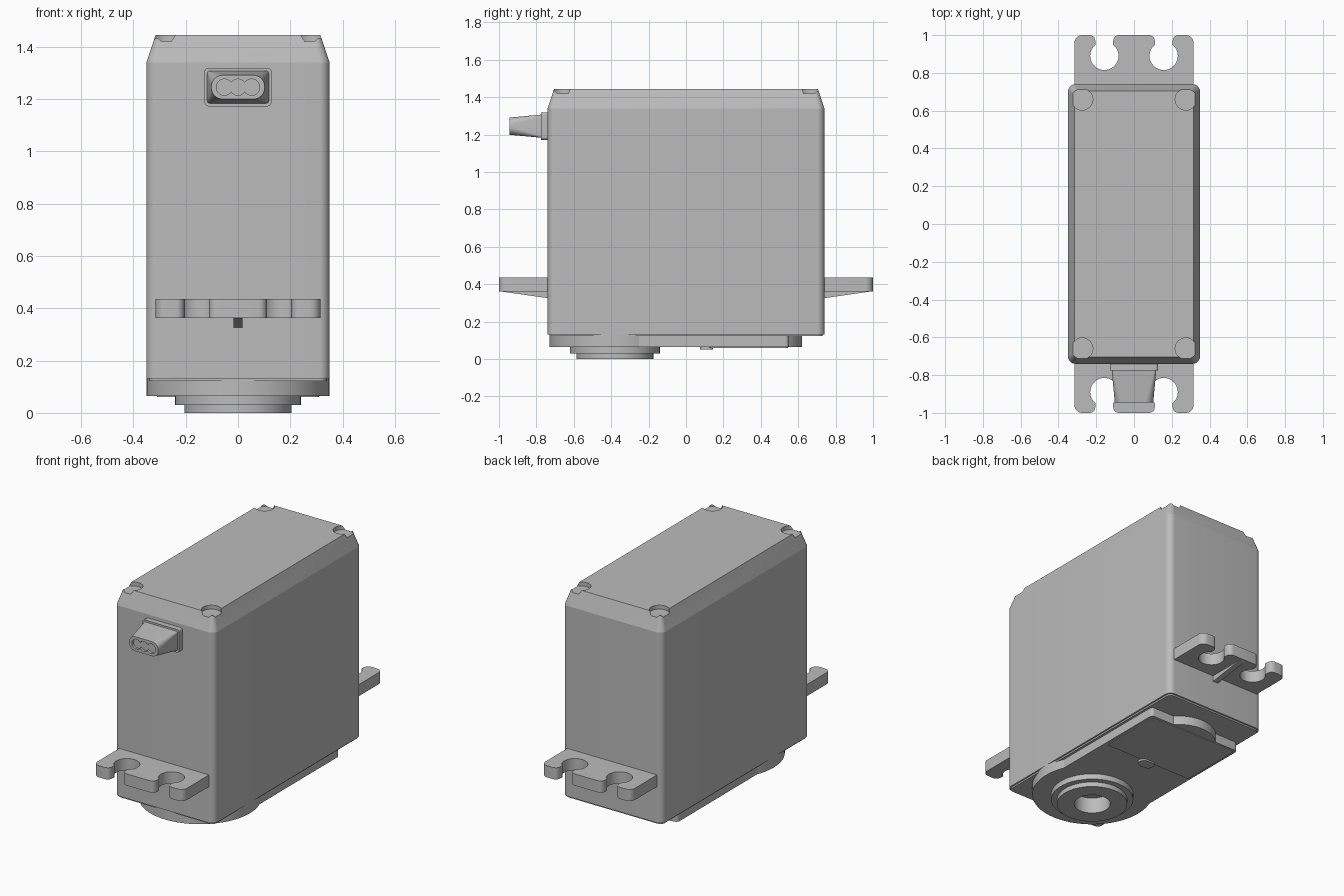
import bpy, bmesh, math
from mathutils import Matrix, Vector

if "Cube" in bpy.data.objects:
    bpy.data.objects.remove(bpy.data.objects["Cube"])

grey = bpy.data.materials.new("grey_plastic")
grey.use_nodes = True
COLOUR = (0.5, 0.5, 0.5, 1)
grey.diffuse_color = COLOUR
grey.node_tree.nodes["Principled BSDF"].inputs["Base Color"].default_value = COLOUR


def outline(hx, hy, r, seg=8):
    """Rounded rectangle, centred, counter-clockwise."""
    pts = []
    for i, (sx, sy) in enumerate([(1, 1), (-1, 1), (-1, -1), (1, -1)]):
        for k in range(seg + 1):
            a = math.pi / 2 * (i + k / seg)
            pts.append((sx * (hx - r) + r * math.cos(a), sy * (hy - r) + r * math.sin(a)))
    return pts


def circle(r, n=64):
    return [(r * math.cos(2 * math.pi * i / n), r * math.sin(2 * math.pi * i / n)) for i in range(n)]


def loft(name, layers, matrix=Matrix()):
    """Solid through equal-length outlines given as (points, height)."""
    bm = bmesh.new()
    rings = [[bm.verts.new((x, y, z)) for x, y in pts] for pts, z in layers]
    n = len(rings[0])
    for a, b in zip(rings, rings[1:]):
        for i in range(n):
            j = (i + 1) % n
            bm.faces.new((a[i], a[j], b[j], b[i]))
    bm.faces.new(rings[0][::-1])
    bm.faces.new(rings[-1])
    bm.transform(matrix)
    bmesh.ops.recalc_face_normals(bm, faces=bm.faces)
    mesh = bpy.data.meshes.new(name)
    bm.to_mesh(mesh)
    bm.free()
    mesh.materials.append(grey)
    ob = bpy.data.objects.new(name, mesh)
    bpy.context.collection.objects.link(ob)
    return ob


def prism(name, pts, z0, z1, at=(0, 0), matrix=Matrix()):
    return loft(name, [(pts, z0), (pts, z1)], matrix @ Matrix.Translation((at[0], at[1], 0)))


def boolean(ob, tools, operation="DIFFERENCE"):
    """Apply tools to ob, then discard them."""
    for tool in tools:
        mod = ob.modifiers.new("bool", "BOOLEAN")
        mod.operation, mod.object, mod.solver = operation, tool, "EXACT"
        bpy.context.view_layer.objects.active = ob
        bpy.ops.object.modifier_apply(modifier=mod.name)
        bpy.data.objects.remove(tool)


# Main case with tapered top and four screw recesses
body = loft("case_body", [(outline(0.35, 0.74, 0.04), 0.132), (outline(0.35, 0.74, 0.04), 1.34),
                          (outline(0.315, 0.705, 0.02), 1.445)])
boolean(body, [prism("cutter", circle(0.057, 40), 1.42, 1.6, (sx * 0.275, sy * 0.66))
               for sx in (-1, 1) for sy in (-1, 1)])

# Seam and gear cover under the case
prism("seam_plate", outline(0.34, 0.73, 0.03), 0.122, 0.14)
cover = prism("gear_cover", circle(0.35, 96), 0.065, 0.133, (0, -0.38))
boolean(cover, [prism("cover_block", outline(0.325, 0.465, 0.02), 0.065, 0.133, (0, 0.085)),
                prism("cover_bulge", circle(0.22), 0.065, 0.133, (0, 0.40))], "UNION")
boolean(cover, [prism("cutter", circle(0.105), -0.1, 0.1, (0, -0.38))])
prism("cover_panel", outline(0.31, 0.21, 0.02), 0.06, 0.07, (0, 0.335))
prism("panel_clip", outline(0.05, 0.035, 0.03), 0.05, 0.07, (0, 0.11))

# Stepped output collar with open bore
for name, r, z0, z1 in (("collar_upper", 0.24, 0.03, 0.066), ("collar_lower", 0.205, 0, 0.031)):
    ring = prism(name, circle(r), z0, z1, (0, -0.38))
    boolean(ring, [prism("cutter", circle(0.105), -0.1, 0.2, (0, -0.38))])


# Mounting flanges: keyhole slots with rounded lips, wedge rib underneath
def flange_outline():
    def arc(cx, cy, r, a0, a1, n):
        return [(cx + r * math.cos(math.radians(a0 + (a1 - a0) * i / n)),
                 cy + r * math.sin(math.radians(a0 + (a1 - a0) * i / n))) for i in range(n + 1)]
    half = [(0.315, 0.70)]
    half += arc(0.275, 0.96, 0.04, 0, 90, 6)
    half += arc(0.235, 0.97, 0.03, 90, 180, 6)
    half += arc(0.157, 0.89, 0.075, 52, -232, 28)
    half += arc(0.08, 0.97, 0.03, 0, 90, 6)
    return half + [(-x, y) for x, y in reversed(half)]


for side, angle in (("back", 0), ("front", math.pi)):
    turn = Matrix.Rotation(angle, 4, "Z")
    prism(side + "_flange", flange_outline(), 0.362, 0.436, matrix=turn)
    upright = Matrix(((0, 0, 1, 0), (1, 0, 0, 0), (0, 1, 0, 0), (0, 0, 0, 1)))
    prism(side + "_rib", [(0.7, 0.32), (1.0, 0.363), (0.7, 0.37)], -0.018, 0.018, matrix=turn @ upright)

# Cable grommet on the front, tapering outward, with three wire sockets
forward = Matrix.Translation((0, 0, 1.245)) @ Matrix.Rotation(math.pi / 2, 4, "X")
prism("grommet_collar", outline(0.128, 0.073, 0.015), 0.72, 0.775, matrix=forward)
grommet = loft("cable_grommet", [(outline(0.118, 0.062, 0.008), 0.77),
                                 (outline(0.102, 0.046, 0.044), 0.945)], forward)
boolean(grommet, [prism("cutter", circle(0.031, 32), 0.93, 1.1, (x, 0), forward) for x in (-0.052, 0, 0.052)])

# Smooth the curved walls, keep the edges crisp
for ob in bpy.context.scene.objects:
    ob.select_set(ob.type == "MESH")
bpy.context.view_layer.objects.active = body
bpy.ops.object.shade_smooth_by_angle(angle=math.radians(16))
